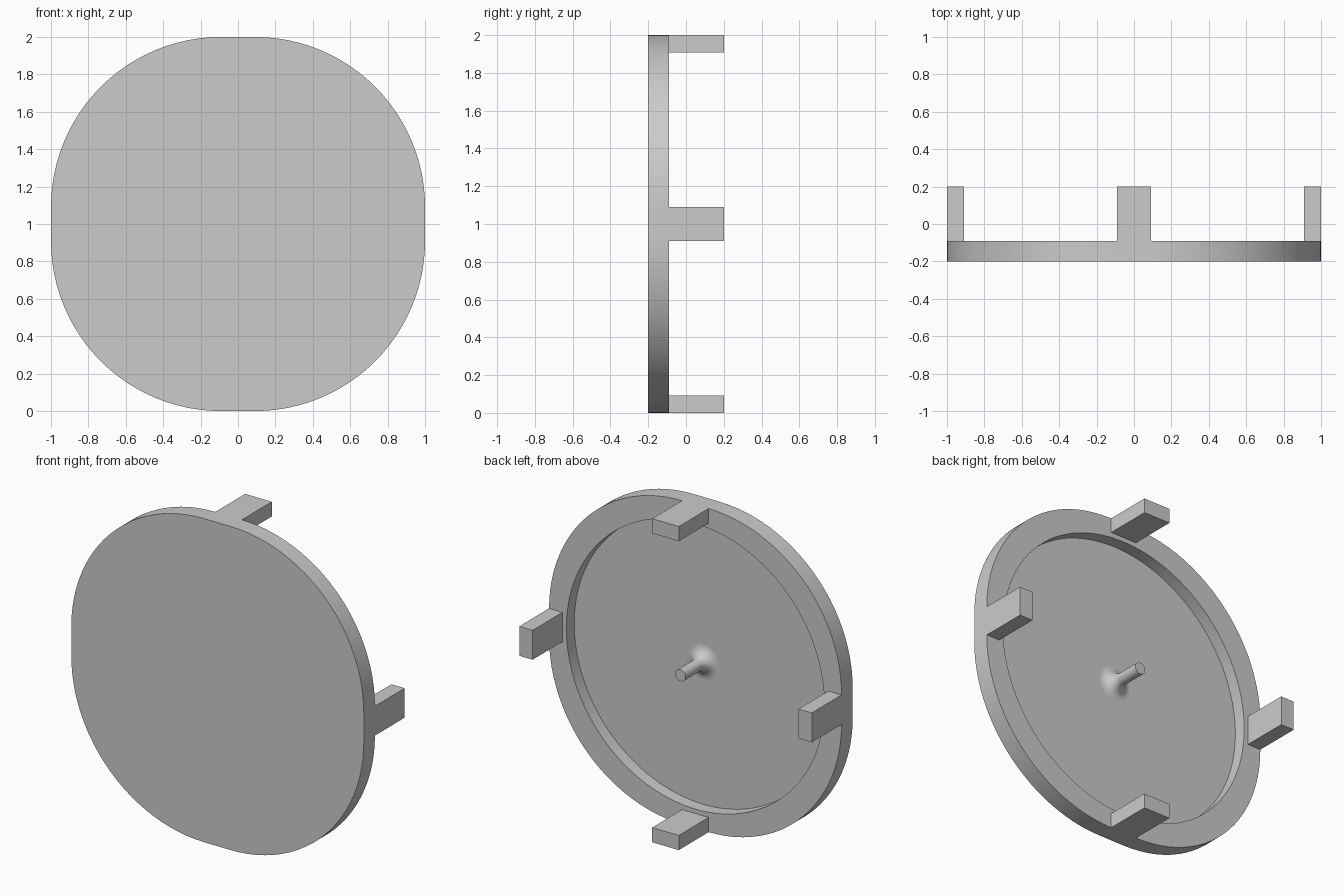
import bpy, bmesh, math
from math import cos, sin, pi

cube = bpy.data.objects.get("Cube")
if cube:
    bpy.data.objects.remove(cube, do_unlink=True)

GREY = (0.6, 0.6, 0.6, 1)
mat = bpy.data.materials.new("plain grey")
mat.use_nodes = True
mat.diffuse_color = GREY
mat.node_tree.nodes["Principled BSDF"].inputs["Base Color"].default_value = GREY

UNIT = 1 / 11                      # prong thickness and half width
FRONT, RIM, FLOOR, PIN_END, BACK = -0.2, -0.091, -0.168, 0.055, 0.2
CORNER_R, RECESS_R, PIN_R, FILLET_R = 1 - UNIT, 0.882, 0.036, 0.073
SEGS = 24                          # segments per rounded corner
COUNT = 4 * (SEGS + 1)


def outline(y):
    """Square with very large rounded corners."""
    pts = []
    for q in range(4):
        mid = pi / 4 + q * pi / 2
        cx, cz = math.copysign(UNIT, cos(mid)), math.copysign(UNIT, sin(mid))
        for i in range(SEGS + 1):
            a = (q + i / SEGS) * pi / 2
            pts.append((cx + CORNER_R * cos(a), y, 1 + cz + CORNER_R * sin(a)))
    return pts


def circle(r, y):
    angles = [(i + 0.5) * 2 * pi / COUNT for i in range(COUNT)]
    return [(r * cos(a), y, 1 + r * sin(a)) for a in angles]


def finish(name, bm):
    me = bpy.data.meshes.new(name)
    bm.to_mesh(me)
    bm.free()
    ob = bpy.data.objects.new(name, me)
    bpy.context.collection.objects.link(ob)
    me.materials.append(mat)
    bpy.ops.object.select_all(action='DESELECT')
    ob.select_set(True)
    bpy.context.view_layer.objects.active = ob
    bpy.ops.object.shade_smooth_by_angle(angle=math.radians(30))
    return ob


def loft(name, loops, cap_first=False, cap_last=False):
    """Skin a row of loops, each running anticlockwise seen from the front."""
    bm = bmesh.new()
    rows = [[bm.verts.new(p) for p in loop] for loop in loops]
    for a, b in zip(rows, rows[1:]):
        for i in range(COUNT):
            j = (i + 1) % COUNT
            bm.faces.new((a[i], b[i], b[j], a[j]))
    if cap_first:
        bm.faces.new(rows[0])
    if cap_last:
        bm.faces.new(rows[-1][::-1])
    return finish(name, bm)


# Face plate with a round recess in the back
loft("face_plate",
     [outline(FRONT), outline(RIM), circle(RECESS_R, RIM),
      circle(RECESS_R, FLOOR), circle(PIN_R + FILLET_R, FLOOR)],
     cap_first=True)

# Centre pin with a filleted foot
foot = []
for i in range(11):
    a = i / 10 * pi / 2
    foot.append(circle(PIN_R + FILLET_R * (1 - sin(a)),
                       FLOOR + FILLET_R * (1 - cos(a))))
loft("centre_pin", foot + [circle(PIN_R, PIN_END)], cap_last=True)

# Four prongs standing on the rim, flush with the flats of the outline
PRONGS = (("left", 1, 0), ("right", -1, 0), ("top", 0, 1), ("bottom", 0, -1))
for side, dx, dz in PRONGS:
    bm = bmesh.new()
    bmesh.ops.create_cube(bm, size=1)
    size = (UNIT * (2 - abs(dx)), BACK - RIM, UNIT * (2 - abs(dz)))
    bmesh.ops.scale(bm, vec=size, verts=bm.verts)
    reach = 1 - UNIT / 2
    bmesh.ops.translate(bm, verts=bm.verts,
                        vec=(dx * reach, (RIM + BACK) / 2, 1 + dz * reach))
    finish(side + "_prong", bm)
